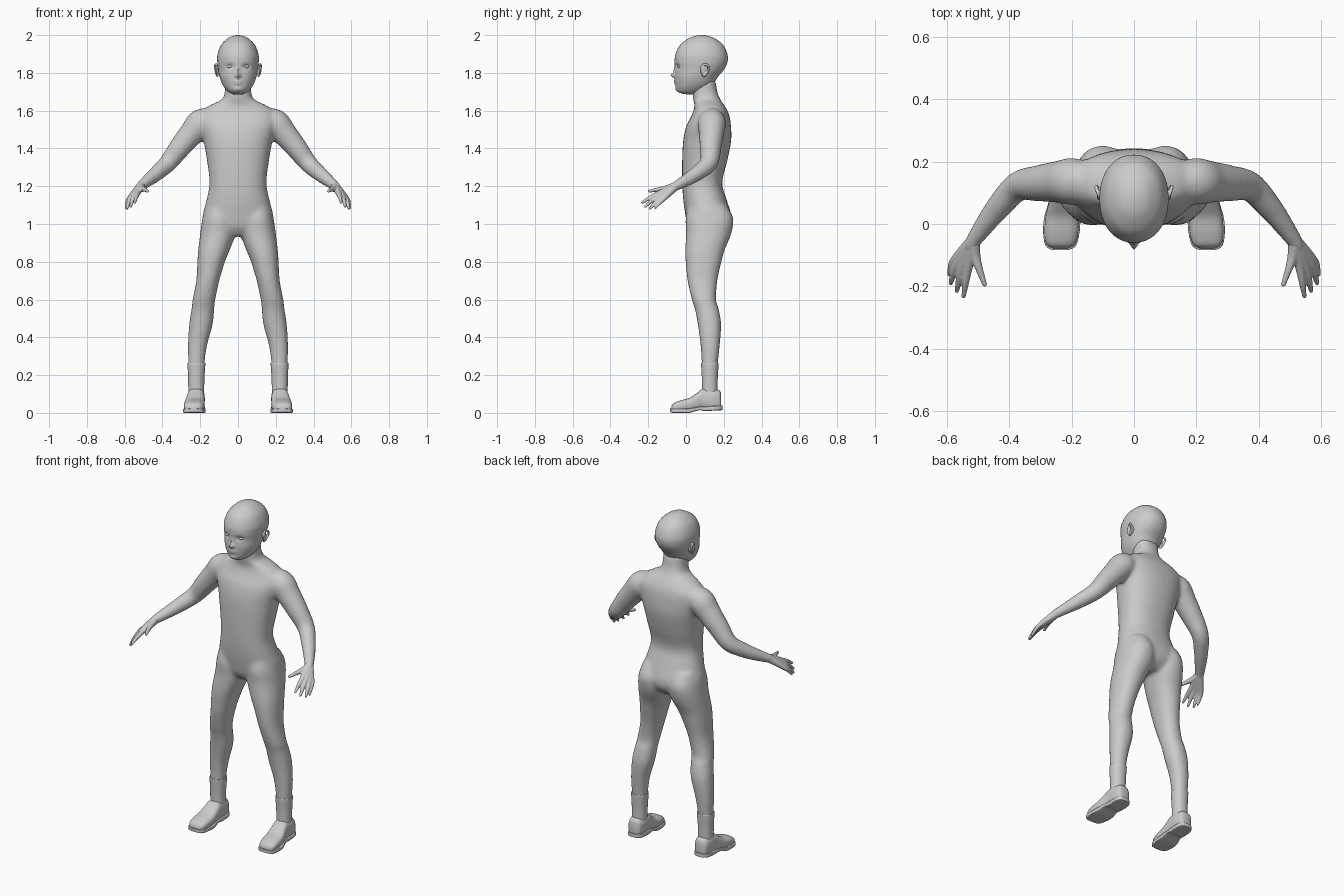
import bpy, bmesh, math
from mathutils import Vector, Matrix

grey = bpy.data.materials.new("plain grey")
grey.diffuse_color = (0.6, 0.6, 0.6, 1)


def spline(pts, n=6):
    """Catmull-Rom resampling of tuples of any length."""
    out = []
    for i in range(len(pts) - 1):
        a, b, c, d = pts[max(i - 1, 0)], pts[i], pts[i + 1], pts[min(i + 2, len(pts) - 1)]
        for k in range(n):
            t = k / n
            out.append(tuple(0.5 * (2 * q + (r - p) * t + (2 * p - 5 * q + 4 * r - s) * t * t
                                    + (3 * q - p - 3 * r + s) * t ** 3)
                             for p, q, r, s in zip(a, b, c, d)))
    out.append(tuple(pts[-1]))
    return out


def ring(c, u, v, n=32, e=2.0):
    """Superellipse points around c with half axes u and v."""
    pts = []
    for k in range(n):
        a = 2 * math.pi * k / n
        ca, sa = math.cos(a), math.sin(a)
        pts.append(Vector(c) + Vector(u) * math.copysign(abs(ca) ** (2 / e), ca)
                   + Vector(v) * math.copysign(abs(sa) ** (2 / e), sa))
    return pts


def loft(bm, rings):
    vs = [[bm.verts.new(p) for p in r] for r in rings]
    for a, b in zip(vs, vs[1:]):
        for k in range(len(a)):
            j = (k + 1) % len(a)
            bm.faces.new((a[k], a[j], b[j], b[k]))
    bm.faces.new(vs[0])
    bm.faces.new(vs[-1])


def ball(bm, c, size, rot=None):
    m = Matrix.Translation(c) @ (rot or Matrix()) @ Matrix.Diagonal((*size, 1))
    bmesh.ops.create_uvsphere(bm, u_segments=20, v_segments=14, radius=1, matrix=m)


def column(bm, rows, s=1, e=2.2, n=32):
    """Horizontal sections: (x, y, z, half width, half depth)."""
    loft(bm, [ring((s * x, y, z), (rx, 0, 0), (0, ry, 0), n, e)
              for x, y, z, rx, ry in spline(rows)])


def limb(bm, pts, s=1):
    """Round tube with rounded ends: (x, y, z, radius)."""
    p = [(s * q[0], *q[1:]) for q in spline(pts)]
    rings = []
    for i, q in enumerate(p):
        t = (Vector(p[min(i + 1, len(p) - 1)][:3]) - Vector(p[max(i - 1, 0)][:3])).normalized()
        u = t.cross(Vector((0, 0, 1))).normalized()
        rings.append(ring(q[:3], u * q[3], u.cross(t) * q[3], 20))
    loft(bm, rings)
    for q in (p[0], p[-1]):
        ball(bm, q[:3], (q[3],) * 3)


def finish(name, bm, voxel=0, smooth=0):
    bmesh.ops.recalc_face_normals(bm, faces=bm.faces)
    me = bpy.data.meshes.new(name)
    bm.to_mesh(me)
    bm.free()
    me.materials.append(grey)
    ob = bpy.data.objects.new(name, me)
    bpy.context.collection.objects.link(ob)
    if voxel:
        m = ob.modifiers.new("fuse", 'REMESH')
        m.mode, m.voxel_size, m.use_smooth_shade = 'VOXEL', voxel, True
        m = ob.modifiers.new("soften", 'SMOOTH')
        m.factor, m.iterations = 0.5, smooth
    else:
        bpy.ops.object.select_all(action='DESELECT')
        bpy.context.view_layer.objects.active = ob
        ob.select_set(True)
        bpy.ops.object.shade_smooth_by_angle(angle=math.radians(50))


# Body: torso, legs and arms fused into one skin
bm = bmesh.new()
column(bm, [(0, .095, 1.76, .07, .062), (0, .1, 1.70, .07, .066), (0, .11, 1.66, .085, .072),
            (0, .125, 1.625, .155, .08), (0, .13, 1.58, .205, .098), (0, .12, 1.52, .205, .118),
            (0, .112, 1.44, .183, .127), (0, .1, 1.34, .165, .12), (0, .086, 1.22, .151, .106),
            (0, .1, 1.13, .166, .115), (0, .12, 1.04, .188, .122), (0, .122, .98, .175, .11),
            (0, .115, .935, .1, .07)], e=2.3)
for s in (1, -1):
    column(bm, [(.098, .115, 1.1, .07, .1), (.1, .124, 1.03, .088, .126), (.106, .12, .95, .094, .12),
                (.128, .1, .86, .083, .104), (.142, .093, .8, .073, .095), (.16, .087, .7, .061, .079),
                (.18, .095, .6, .06, .064), (.186, .11, .55, .06, .063), (.196, .124, .47, .062, .062),
                (.214, .128, .36, .051, .051), (.22, .126, .26, .043, .043),
                (.221, .126, .12, .039, .039)], s)
    limb(bm, [(.13, .14, 1.56, .055), (.195, .137, 1.535, .075), (.245, .135, 1.48, .067),
              (.31, .13, 1.402, .058), (.372, .12, 1.322, .048), (.432, .057, 1.267, .041),
              (.48, -.005, 1.228, .033), (.515, -.055, 1.2, .026), (.525, -.073, 1.19, .024)], s)
finish("body", bm, 0.01, 8)

# Head: smooth loft, then soft bumps for the face
bm = bmesh.new()
head = [(1.685, .02, .01, .04), (1.695, .045, -.035, .08), (1.712, .064, -.05, .115),
        (1.74, .083, -.055, .145), (1.78, .098, -.058, .17), (1.82, .105, -.056, .203),
        (1.86, .11, -.06, .22), (1.9, .108, -.055, .219), (1.95, .088, -.03, .195),
        (1.983, .054, .015, .152), (1.996, .026, .05, .116), (2.0, .004, .08, .09)]
column(bm, [(0, (f + b) / 2, z, w, (b - f) / 2) for z, w, f, b in head], e=2.15, n=96)
bumps = [(0, 1.787, .013, .013, -.023), (0, 1.815, .009, .02, -.009), (0, 1.756, .022, .006, -.008),
         (0, 1.743, .019, .006, -.007), (0, 1.712, .02, .012, -.006),
         (.043, 1.835, .019, .012, .011), (-.043, 1.835, .019, .012, .011)]
for v in bm.verts:
    if v.co.y < .04:
        v.co.y += sum(a * math.exp(-((v.co.x - x) / w) ** 2 - ((v.co.z - z) / h) ** 2)
                      for x, z, w, h, a in bumps)
finish("head", bm)

for s, side in ((1, "left"), (-1, "right")):
    # Eye
    bm = bmesh.new()
    ball(bm, (s * .043, -.03, 1.834), (.017, .016, .011))
    finish(side + "_eye", bm)

    # Ear: tilted disc with rim and lobe
    bm = bmesh.new()
    tilt = Matrix.Rotation(s * math.radians(20), 4, 'Z') @ Matrix.Rotation(math.radians(-12), 4, 'X')
    ball(bm, (s * .108, .098, 1.815), (.008, .022, .031), tilt)
    limb(bm, [(.108, .08, 1.828, .005), (.114, .095, 1.845, .006), (.121, .117, 1.838, .006),
              (.119, .118, 1.815, .006), (.111, .1, 1.787, .006), (.106, .09, 1.785, .005)], s)
    finish(side + "_ear", bm, 0.003, 3)

    # Hand: each finger runs from the wrist through its knuckle to its tip
    bm = bmesh.new()
    wrist = (.515, -.055, 1.2, .023)
    for knuckle, mid, tip in [
            ((.532, -.14, 1.163, .015), (.54, -.19, 1.14, .011), (.546, -.232, 1.113, .007)),
            ((.55, -.137, 1.152, .015), (.561, -.183, 1.122, .011), (.568, -.215, 1.092, .007)),
            ((.566, -.128, 1.142, .014), (.58, -.165, 1.11, .0105), (.587, -.19, 1.082, .007)),
            ((.576, -.115, 1.136, .013), (.588, -.143, 1.108, .0095), (.593, -.162, 1.084, .0065))]:
        limb(bm, [wrist, knuckle, mid, tip], s)
    limb(bm, [wrist, (.51, -.1, 1.188, .018), (.496, -.145, 1.183, .012), (.479, -.193, 1.174, .008)], s)
    finish(side + "_hand", bm, 0.004, 3)

    # Sock: cuff standing slightly off the leg
    bm = bmesh.new()
    column(bm, [(.221, .126, .1, .042, .041), (.221, .126, .18, .043, .042),
                (.22, .126, .255, .047, .046), (.22, .126, .262, .045, .044)], s)
    finish(side + "_sock", bm)

    # Shoe: upper and sole as sections along y (y, x, half width, bottom, top)
    shoe = [(-.078, .235, .024, .008, .034), (-.065, .235, .045, .006, .052), (-.03, .233, .054, .006, .066),
            (.02, .23, .054, .008, .08), (.06, .226, .049, .012, .107), (.09, .223, .046, .016, .128),
            (.14, .222, .046, .014, .128), (.175, .222, .039, .012, .12), (.186, .222, .026, .014, .105)]
    bm = bmesh.new()
    loft(bm, [ring((s * x, y, (b + t) / 2), (w, 0, 0), (0, 0, (t - b) / 2), 32, 2.8)
              for y, x, w, b, t in spline(shoe)])
    finish(side + "_shoe_upper", bm)
    sole = [(-.084, .235, .024, .004, .022), (-.07, .235, .048, 0, .022), (-.03, .233, .058, 0, .022),
            (.02, .23, .058, .001, .024), (.07, .225, .049, .014, .032), (.1, .223, .048, .01, .034),
            (.15, .222, .048, .012, .036), (.178, .222, .04, .014, .038), (.192, .222, .024, .016, .038)]
    bm = bmesh.new()
    loft(bm, [ring((s * x, y, (b + t) / 2), (w, 0, 0), (0, 0, (t - b) / 2), 32, 8)
              for y, x, w, b, t in spline(sole)])
    finish(side + "_shoe_sole", bm)
